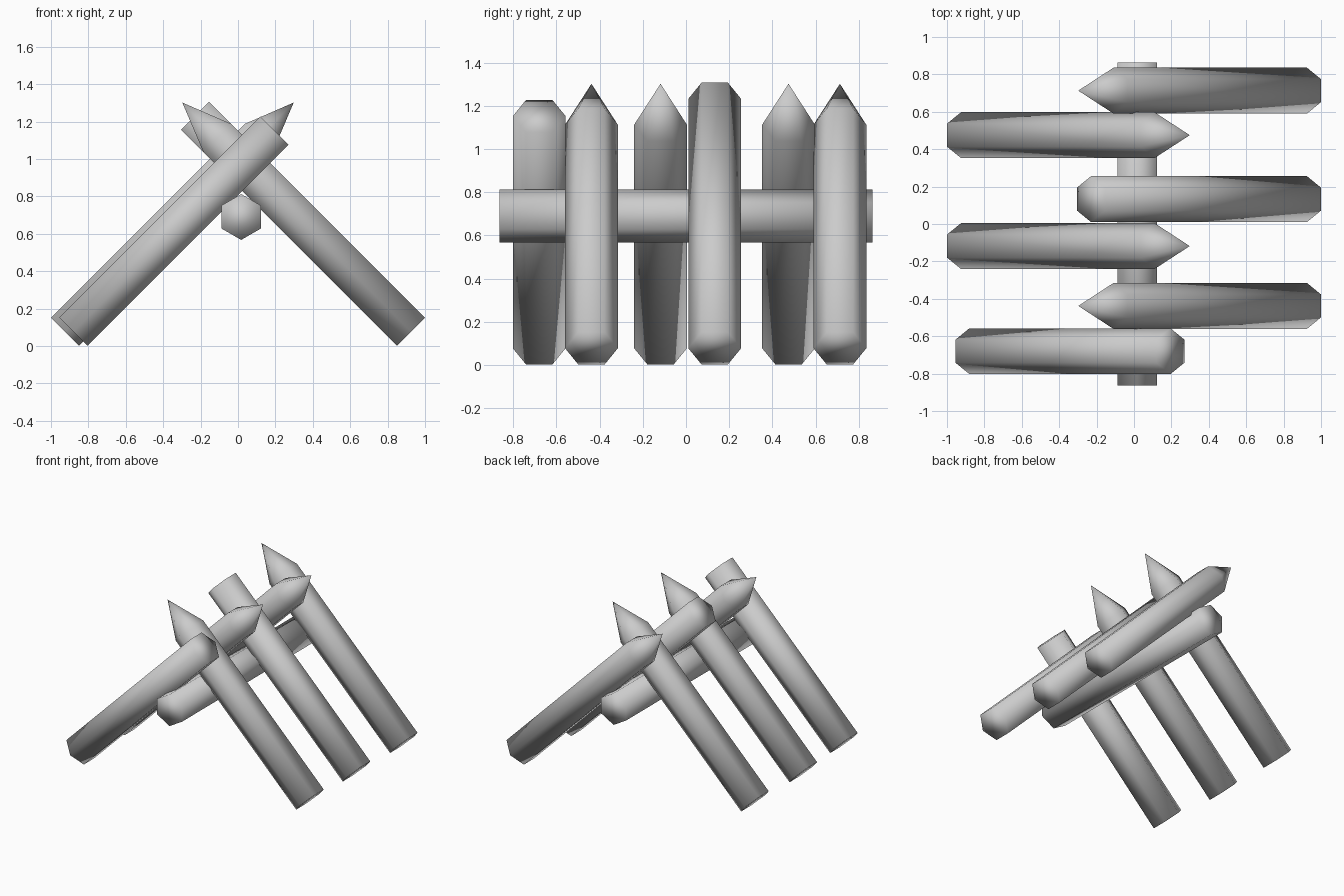
import bpy, bmesh, math
from mathutils import Vector

if "Cube" in bpy.data.objects:
    bpy.data.objects.remove(bpy.data.objects["Cube"])

R = 0.1225  # six-sided log radius


def log(name, start, end, corner, tip=None):
    """Six-sided log from start to end; corner = direction of one edge; optional sharpened tip."""
    a, b = Vector(start), Vector(end)
    u = Vector(corner)
    v = (b - a).normalized().cross(u)
    bm = bmesh.new()

    def ring(c):
        return [bm.verts.new(c + R * (u * math.cos(k * math.pi / 3) + v * math.sin(k * math.pi / 3)))
                for k in range(6)]

    low, high = ring(a), ring(b)
    bm.faces.new(low)
    apex = bm.verts.new(tip) if tip else None
    for i in range(6):
        j = (i + 1) % 6
        bm.faces.new((low[i], low[j], high[j], high[i]))
        if apex:
            bm.faces.new((high[i], high[j], apex))
    if not apex:
        bm.faces.new(high)
    bmesh.ops.recalc_face_normals(bm, faces=bm.faces)
    for f in bm.faces:
        f.smooth = True
    me = bpy.data.meshes.new(name)
    bm.to_mesh(me)
    bm.free()
    bpy.context.collection.objects.link(bpy.data.objects.new(name, me))


# Horizontal cross beam
log("cross_beam", (0.017, -0.864, 0.69), (0.017, 0.864, 0.69), (0, 0, 1))

# Sharpened stakes, leaning at 45 degrees (side = where the foot stands)
for n, (side, y) in enumerate([(1, -0.438), (-1, -0.118), (-1, 0.475), (1, 0.713)], 1):
    log(f"sharpened_stake_{n}", (side * 0.925, y, 0.077), (side * -0.11, y, 1.112),
        (0, 1, 0), (side * -0.298, y, 1.302))

# Blunt stakes
log("blunt_stake_right", (0.925, 0.133, 0.077), (-0.23, 0.133, 1.232), (0, 1, 0))
log("blunt_stake_left", (-0.88, -0.68, 0.077), (0.195, -0.68, 1.152), (0, 1, 0))
